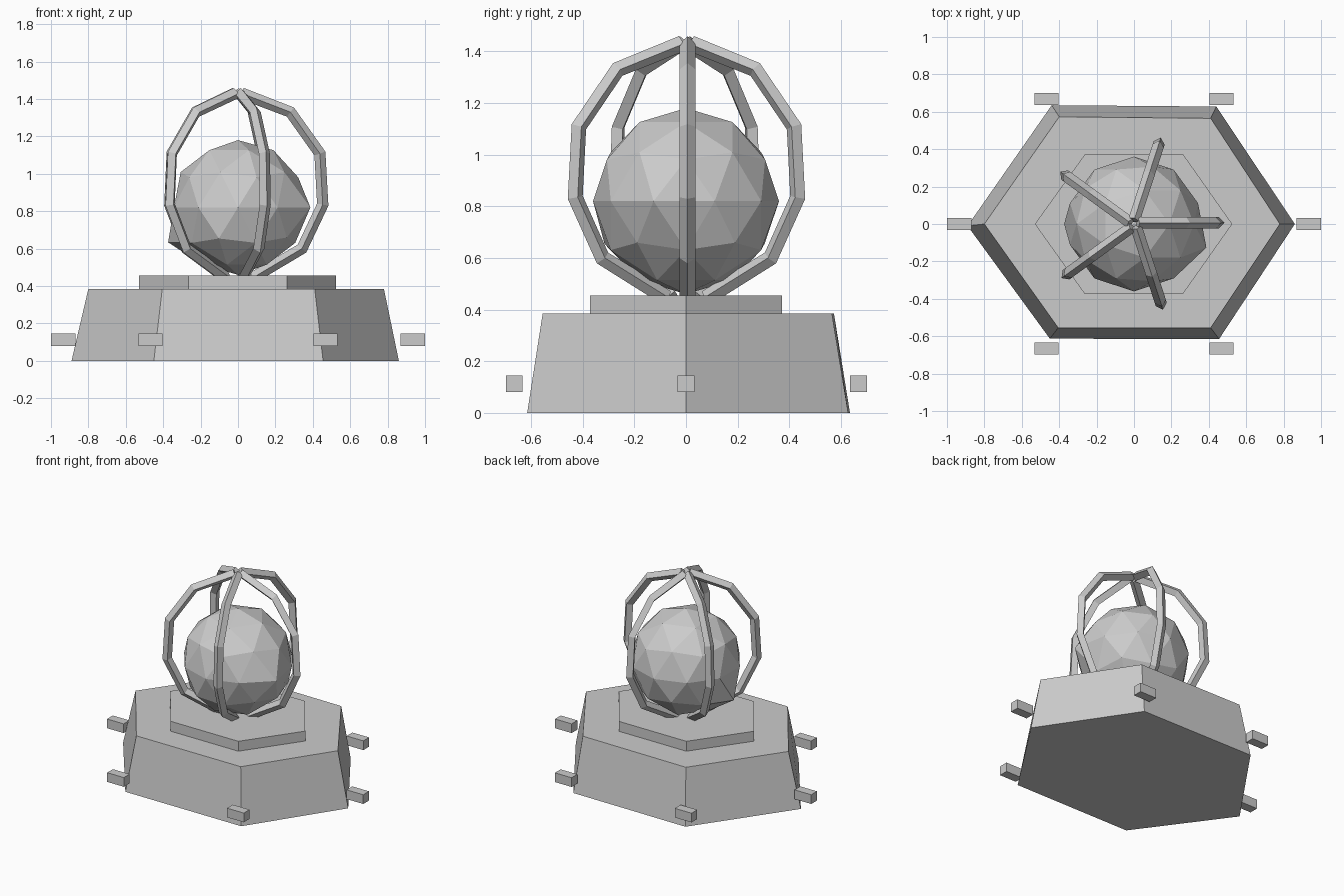
import bpy, bmesh, math
from mathutils import Vector

if "Cube" in bpy.data.objects:
    bpy.data.objects.remove(bpy.data.objects["Cube"])

grey = bpy.data.materials.new("stone_grey")
grey.diffuse_color = (0.6, 0.6, 0.6, 1)
grey.use_nodes = True
grey.node_tree.nodes["Principled BSDF"].inputs["Base Color"].default_value = grey.diffuse_color


def make(name, bm):
    bmesh.ops.recalc_face_normals(bm, faces=bm.faces[:])
    me = bpy.data.meshes.new(name)
    bm.to_mesh(me)
    bm.free()
    me.materials.append(grey)
    ob = bpy.data.objects.new(name, me)
    bpy.context.collection.objects.link(ob)
    return ob


def loft(name, rings):
    """Solid skinned through a list of equal-length point rings."""
    bm = bmesh.new()
    vs = [[bm.verts.new(p) for p in r] for r in rings]
    n = len(rings[0])
    for a, b in zip(vs, vs[1:]):
        for i in range(n):
            j = (i + 1) % n
            bm.faces.new((a[i], a[j], b[j], b[i]))
    bm.faces.new(vs[0])
    bm.faces.new(vs[-1])
    return make(name, bm)


def at_height(points, z):
    return [(x, y, z) for x, y in points]


# Tapered six-sided base, slightly uneven
base_bottom = [(0.86, 0), (0.44, 0.628), (-0.44, 0.635),
               (-0.89, -0.01), (-0.45, -0.613), (0.455, -0.615)]
base_top = [(0.78, 0), (0.41, 0.565), (-0.40, 0.573),
            (-0.80, 0), (-0.405, -0.555), (0.41, -0.555)]
loft("base", [at_height(base_bottom, 0), at_height(base_top, 0.385)])

# Thin six-sided plinth on the base
plinth = [(0.525, 0), (0.263, 0.372), (-0.263, 0.372),
          (-0.53, 0), (-0.265, -0.372), (0.263, -0.372)]
loft("plinth", [at_height(plinth, 0.38), at_height(plinth, 0.455)])

# Small lugs beside the six corners
for x, y in [(0.935, 0), (-0.935, 0), (0.468, 0.668), (-0.468, 0.668),
             (0.468, -0.665), (-0.468, -0.665)]:
    rect = [(x + sx * 0.065, y + sy * 0.032)
            for sx, sy in ((-1, -1), (1, -1), (1, 1), (-1, 1))]
    loft("lug", [at_height(rect, 0.08), at_height(rect, 0.145)])

# Rough faceted boulder: an icosphere with a few corners pulled out
bm = bmesh.new()
bmesh.ops.create_icosphere(bm, subdivisions=2, radius=1)
pulls = [(Vector((-0.894, 0, -0.447)), 1.16),
         (Vector((0.951, -0.309, 0)), 1.13),
         (Vector((-0.276, -0.851, -0.447)), 1.03)]
for v in bm.verts:
    scale = 1.0
    for d, s in pulls:
        if (v.co - d).length < 0.1:
            scale = s
    v.co = v.co * 0.36 * scale + Vector((0, 0, 0.82))
make("boulder", bm)

# Five cage arms: diamond section swept along a segmented arc
path = [Vector(p) for p in [(0.02, 1.43), (0.28, 1.33), (0.438, 1.108),
                            (0.453, 0.835), (0.342, 0.6), (0.08, 0.445)]]
HALF = 0.031
for k in range(5):
    ang = k * math.tau / 5
    out = Vector((math.cos(ang), math.sin(ang), 0))
    side = Vector((-math.sin(ang), math.cos(ang), 0))
    rings = []
    for i, p in enumerate(path):
        d0 = (p - path[max(i - 1, 0)]).normalized()
        d1 = (path[min(i + 1, len(path) - 1)] - p).normalized()
        t = (d0 + d1).normalized()
        normal = out * -t.y + Vector((0, 0, t.x))
        c = out * p.x + Vector((0, 0, p.y)) + side * 0.006
        rings.append([c + normal * HALF, c + side * HALF,
                      c - normal * HALF, c - side * HALF])
    loft("cage_arm", rings)
